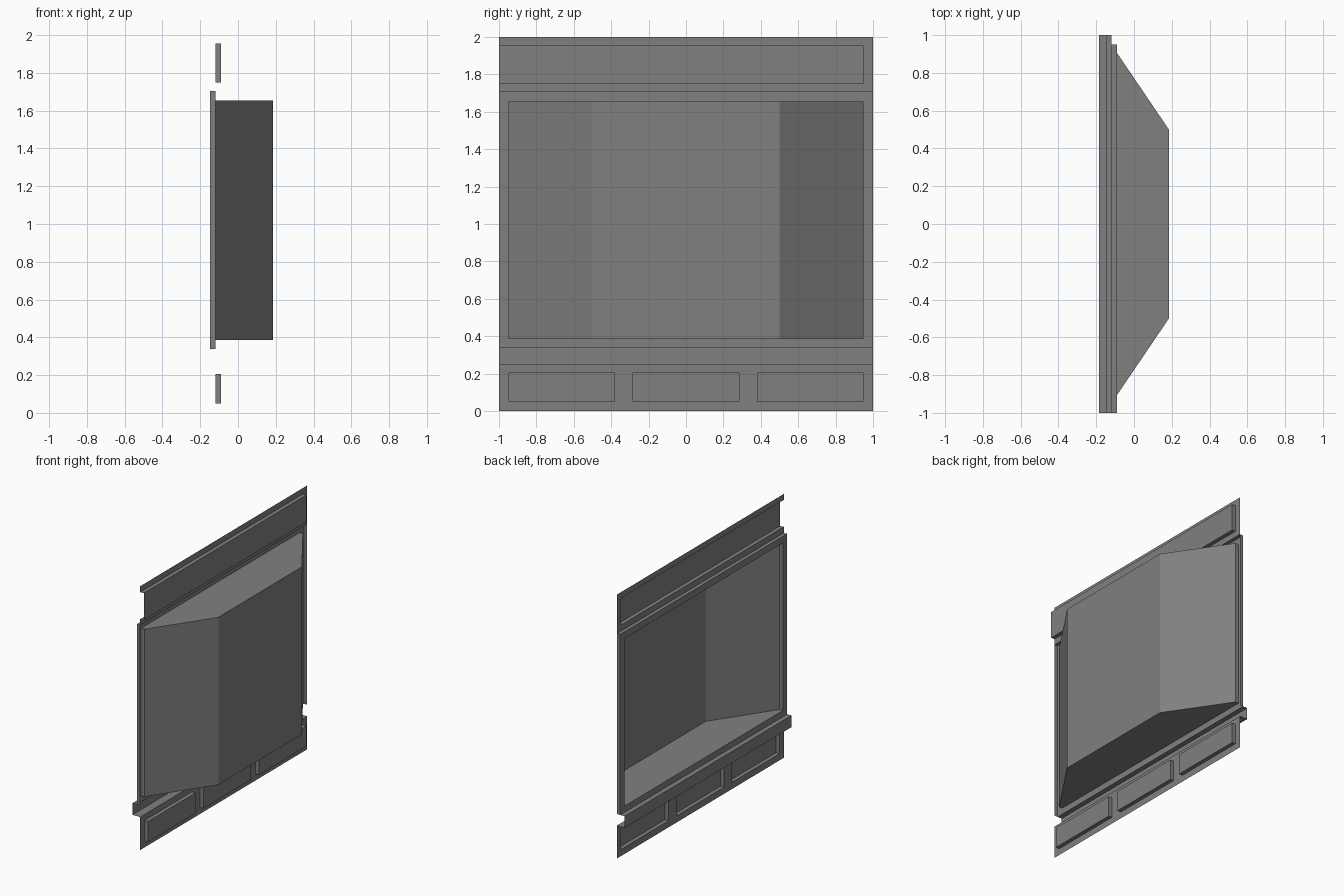
import bpy, bmesh

cube = bpy.data.objects.get("Cube")
if cube:
    bpy.data.objects.remove(cube)

# One plain grey for the whole wall
grey = bpy.data.materials.new("wall_grey")
grey.use_nodes = True
colour = (0.216, 0.216, 0.216, 1)
grey.diffuse_color = colour
grey.node_tree.nodes["Principled BSDF"].inputs["Base Color"].default_value = colour

# Depth of each layer along x
SILL, FRAME, WALL, PANEL, BAY = -0.185, -0.148, -0.12, -0.09, 0.185
# Heights of the horizontal bands
SILL_LOW, SILL_TOP, OPEN_LOW, OPEN_TOP, FRAME_TOP, TOP = 0.25, 0.338, 0.385, 1.655, 1.705, 2.0
EDGE, SIDE = 0.95, 1.0


def finish(name, bm):
    """Clean the open sheet, face it towards the room side and make an object."""
    bmesh.ops.remove_doubles(bm, verts=bm.verts, dist=0.0005)
    bmesh.ops.recalc_face_normals(bm, faces=bm.faces)
    if sum(f.normal.x * f.calc_area() for f in bm.faces) > 0:
        bmesh.ops.reverse_faces(bm, faces=bm.faces)
    mesh = bpy.data.meshes.new(name)
    bm.to_mesh(mesh)
    bm.free()
    mesh.materials.append(grey)
    obj = bpy.data.objects.new(name, mesh)
    bpy.context.collection.objects.link(obj)
    return obj


def face(bm, *points):
    bm.faces.new([bm.verts.new(p) for p in points])


def stepped_sheet(name, ys, zs, recesses):
    """Wall sheet with rectangular recesses; each is (y0, y1, z0, z1)."""
    def depth(i, j):
        y, z = (ys[i] + ys[i + 1]) / 2, (zs[j] + zs[j + 1]) / 2
        inside = any(a < y < b and c < z < d for a, b, c, d in recesses)
        return PANEL if inside else WALL

    bm = bmesh.new()
    for i in range(len(ys) - 1):
        for j in range(len(zs) - 1):
            x, y0, y1, z0, z1 = depth(i, j), ys[i], ys[i + 1], zs[j], zs[j + 1]
            face(bm, (x, y0, z0), (x, y1, z0), (x, y1, z1), (x, y0, z1))
            # Step walls between neighbours of different depth
            if i + 2 < len(ys) and depth(i + 1, j) != x:
                n = depth(i + 1, j)
                face(bm, (x, y1, z0), (n, y1, z0), (n, y1, z1), (x, y1, z1))
            if j + 2 < len(zs) and depth(i, j + 1) != x:
                n = depth(i, j + 1)
                face(bm, (x, y0, z1), (x, y1, z1), (n, y1, z1), (n, y0, z1))
    return finish(name, bm)


# Upper wall: one long recess that runs out through the -y end
stepped_sheet("upper_wall", [-SIDE, EDGE, SIDE], [FRAME_TOP, 1.75, 1.955, TOP],
              [(-SIDE, EDGE, 1.75, 1.955)])

# Lower wall: three recessed panels
panels = [(-EDGE, -0.38), (-0.285, 0.285), (0.38, EDGE)]
ys = [-SIDE] + [y for p in panels for y in p] + [SIDE]
stepped_sheet("lower_wall", ys, [0, 0.05, 0.205, SILL_LOW],
              [(a, b, 0.05, 0.205) for a, b in panels])

# Sill moulding, open at both ends
bm = bmesh.new()
profile = [(WALL, SILL_LOW), (SILL, SILL_LOW), (SILL, SILL_TOP), (FRAME, SILL_TOP)]
for (x0, z0), (x1, z1) in zip(profile, profile[1:]):
    face(bm, (x0, -SIDE, z0), (x1, -SIDE, z1), (x1, SIDE, z1), (x0, SIDE, z0))
finish("sill", bm)

# Bay frame: flat border with side, top and inner returns
bm = bmesh.new()
outer = [(-SIDE, SILL_TOP), (SIDE, SILL_TOP), (SIDE, FRAME_TOP), (-SIDE, FRAME_TOP)]
inner = [(-EDGE, OPEN_LOW), (EDGE, OPEN_LOW), (EDGE, OPEN_TOP), (-EDGE, OPEN_TOP)]
for k in range(4):
    a, b, c, d = outer[k], outer[(k + 1) % 4], inner[(k + 1) % 4], inner[k]
    face(bm, *[(FRAME, *p) for p in (a, b, c, d)])
    face(bm, (FRAME, *d), (FRAME, *c), (WALL, *c), (WALL, *d))
    if k:  # the bottom edge joins the sill
        face(bm, (FRAME, *a), (FRAME, *b), (WALL, *b), (WALL, *a))
finish("bay_frame", bm)

# Bay: three tall faces with a flat floor and ceiling
bm = bmesh.new()
plan = [(WALL, -EDGE), (BAY, -0.5), (BAY, 0.5), (WALL, EDGE)]
for p, q in zip(plan, plan[1:]):
    face(bm, (*p, OPEN_LOW), (*q, OPEN_LOW), (*q, OPEN_TOP), (*p, OPEN_TOP))
for z in (OPEN_LOW, OPEN_TOP):
    face(bm, *[(*p, z) for p in plan])
finish("bay", bm)
